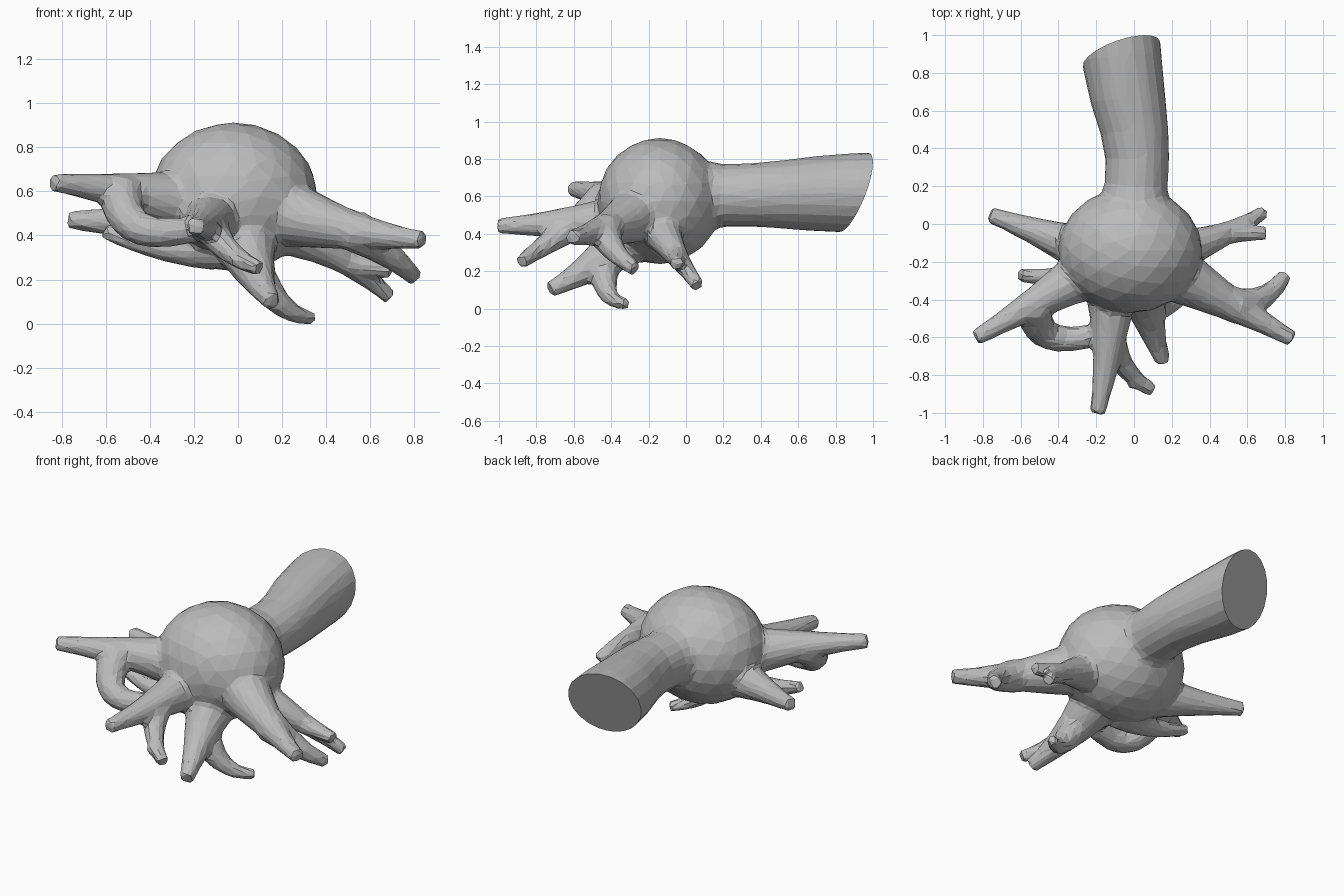
import bpy, bmesh
from mathutils import Vector, Matrix

cube = bpy.data.objects.get("Cube")
if cube:
    bpy.data.objects.remove(cube)

grey = bpy.data.materials.new("plain grey")
grey.use_nodes = True
colour = (0.5, 0.5, 0.5, 1)
grey.diffuse_color = colour
grey.node_tree.nodes["Principled BSDF"].inputs["Base Color"].default_value = colour

# All tubes share one bevelled curve, which later becomes part of the skin
paths = bpy.data.curves.new("limb_paths", "CURVE")
paths.dimensions = "3D"
paths.bevel_depth = 1
paths.bevel_resolution = 8
paths.use_fill_caps = True


def add_tube(points, radii):
    spline = paths.splines.new("POLY")
    spline.points.add(len(points) - 1)
    for target, point, radius in zip(spline.points, points, radii):
        target.co = (*point, 1)
        target.radius = radius


def add_limb(root, tip, root_radius=.15, tip_radius=.044, bend=(0, 0, 0), steps=10):
    """Tapering limb from root to tip, bowed by the bend vector at its middle."""
    root, tip, bend = Vector(root), Vector(tip), Vector(bend)
    points, radii = [], []
    for step in range(steps + 1):
        t = step / steps
        points.append(root.lerp(tip, t) + bend * 4 * t * (1 - t))
        radii.append(tip_radius + (root_radius - tip_radius) * (1 - t) ** 1.4)
    add_tube(points, radii)
    return points


def add_fork(parent, step, tip, root_radius=.085, tip_radius=.038, bend=(0, 0, 0)):
    """Thinner limb that leaves a parent limb at one of its steps."""
    return add_limb(parent[step], tip, root_radius, tip_radius, bend)


def evaluated_mesh(obj):
    graph = bpy.context.evaluated_depsgraph_get()
    return bpy.data.meshes.new_from_object(obj.evaluated_get(graph))


# Thick stem, widening toward the back
stem_rings = [(0, -.05, .2), (0, .1, .19), (.01, .2, .168), (.018, .35, .17), (.002, .5, .181),
              (-.035, .68, .2), (-.068, .9, .214), (-.1, 1.16, .216)]
add_tube([(x, y, .6 + .02 * y) for x, y, radius in stem_rings],
         [radius for x, y, radius in stem_rings])

# Right rear limb
add_limb(root=(-.25, -.14, .45), tip=(-.765, .05, .47), root_radius=.13)

# Right front limb, with an arch that curves round to the front limb
right_front = add_limb(root=(-.22, -.24, .54), tip=(-.84, -.605, .64), root_radius=.15,
                       bend=(0, 0, .01))
add_fork(right_front, 5, tip=(-.15, -.57, .44), root_radius=.1, tip_radius=.06,
         bend=(-.1, -.1, -.09))

# Short spur low on the right
add_limb(root=(-.1, -.25, .34), tip=(-.61, -.27, .42), root_radius=.1, tip_radius=.036,
         bend=(0, -.02, -.03))

# Front limb with a drooping fork
front = add_limb(root=(-.12, -.3, .47), tip=(-.195, -1.005, .44), bend=(.02, 0, 0))
front_fork = add_fork(front, 4, tip=(.1, -.88, .25), bend=(-.03, -.03, -.02))
add_fork(front_fork, 7, tip=(-.01, -.87, .28), root_radius=.04, tip_radius=.03)

# Lower front limb with a fork hooking to the left
lower_front = add_limb(root=(.03, -.3, .38), tip=(.155, -.73, .1), bend=(-.01, 0, -.02))
add_fork(lower_front, 3, tip=(.34, -.315, .025), root_radius=.095, tip_radius=.032,
         bend=(-.01, -.05, -.06))

# Left front limb with a fork
left_front = add_limb(root=(.2, -.25, .51), tip=(.84, -.61, .38), root_radius=.16,
                      bend=(0, 0, -.02))
add_fork(left_front, 5, tip=(.8, -.27, .21), root_radius=.1, tip_radius=.042,
         bend=(.02, -.04, 0))

# Left rear limb with a fork
left_rear = add_limb(root=(.2, -.14, .43), tip=(.69, .065, .12), root_radius=.12,
                     tip_radius=.038, bend=(0, -.03, .035))
add_fork(left_rear, 6, tip=(.7, -.05, .24), root_radius=.06)

# Turn the tubes into mesh
path_obj = bpy.data.objects.new("limb_paths", paths)
bpy.context.collection.objects.link(path_obj)
tubes = evaluated_mesh(path_obj)
bpy.data.objects.remove(path_obj)

# Round body joined with the limbs
bm = bmesh.new()
bm.from_mesh(tubes)
body_shape = Matrix.LocRotScale(Vector((-.02, -.14, .575)), None, Vector((.382, .333, .338)))
bmesh.ops.create_icosphere(bm, subdivisions=3, radius=1, matrix=body_shape)
mesh = bpy.data.meshes.new("branching_body")
bm.to_mesh(mesh)
bm.free()
body = bpy.data.objects.new("branching_body", mesh)
bpy.context.collection.objects.link(body)

# Merge to one skin, soften the joints, then reduce to facets
remesh = body.modifiers.new("merge", "REMESH")
remesh.mode = "VOXEL"
remesh.voxel_size = .014
soften = body.modifiers.new("soften", "SMOOTH")
soften.factor = .5
soften.iterations = 12
facets = body.modifiers.new("facets", "DECIMATE")
facets.ratio = .04
merged = evaluated_mesh(body)
body.modifiers.clear()

# Slanted flat cut at the end of the stem
bm = bmesh.new()
bm.from_mesh(merged)
cut = bmesh.ops.bisect_plane(bm, geom=bm.verts[:] + bm.edges[:] + bm.faces[:],
                             plane_co=(-.06, .9, .62), plane_no=(-.32, 1, -.38),
                             clear_outer=True)
rim = [item for item in cut["geom_cut"] if isinstance(item, bmesh.types.BMEdge)]
bmesh.ops.edgeloop_fill(bm, edges=rim)
bmesh.ops.recalc_face_normals(bm, faces=bm.faces)
for face in bm.faces:
    face.smooth = False
    face.material_index = 0
bm.to_mesh(mesh)
bm.free()
mesh.materials.clear()
mesh.materials.append(grey)
